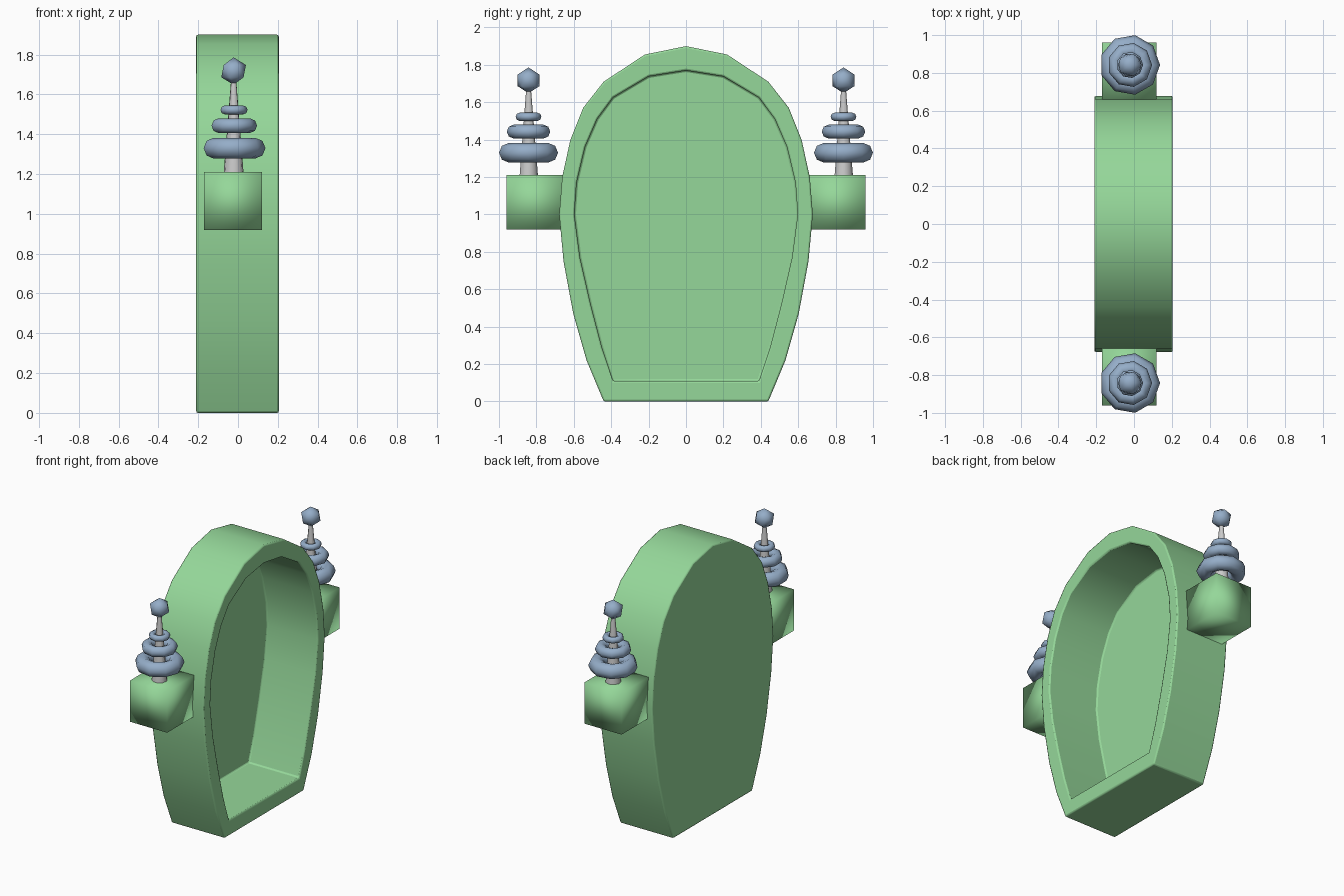
import bpy, bmesh
from math import radians

if "Cube" in bpy.data.objects:
    bpy.data.objects.remove(bpy.data.objects["Cube"])


def material(name, rgb):
    m = bpy.data.materials.new(name)
    m.diffuse_color = (*rgb, 1)
    m.use_nodes = True
    m.node_tree.nodes["Principled BSDF"].inputs["Base Color"].default_value = m.diffuse_color
    return m


green = material("green", (0.30, 0.68, 0.32))
blue = material("blue", (0.30, 0.42, 0.58))


def finish(name, mat=None, angle=None):
    o = bpy.context.object
    o.name = name
    if mat:
        o.data.materials.append(mat)
    if angle:
        bpy.ops.object.shade_smooth_by_angle(angle=radians(angle))
    else:
        bpy.ops.object.shade_smooth()
    return o


# Arched shell: half profiles (y, z), mirrored, joined as nested loops
OUTER = [(.44, 0), (.532, .22), (.603, .47), (.655, .75), (.678, 1.0), (.662, 1.2),
         (.618, 1.4), (.55, 1.57), (.44, 1.71), (.22, 1.855), (0, 1.9)]
INNER = [(.39, .11), (.45, .29), (.51, .52), (.567, .77), (.597, 1.0), (.585, 1.17),
         (.54, 1.36), (.475, 1.51), (.39, 1.625), (.2, 1.738), (0, 1.77)]
BACK, FRONT, FLOOR = -.21, .205, -.19

bm = bmesh.new()


def loop(half, x):
    pts = half + [(-y, z) for y, z in reversed(half[:-1])]
    return [bm.verts.new((x, y, z)) for y, z in pts]


loops = [loop(OUTER, BACK), loop(OUTER, FRONT), loop(INNER, FRONT), loop(INNER, FLOOR)]
bm.faces.new(loops[0])
bm.faces.new(loops[-1])
for a, b in zip(loops, loops[1:]):
    for i in range(len(a)):
        j = (i + 1) % len(a)
        bm.faces.new((a[i], a[j], b[j], b[i]))
bmesh.ops.recalc_face_normals(bm, faces=bm.faces)
mesh = bpy.data.meshes.new("arched_shell")
bm.to_mesh(mesh)
bm.free()
shell = bpy.data.objects.new("arched_shell", mesh)
bpy.context.collection.objects.link(shell)
bpy.context.view_layer.objects.active = shell
shell.select_set(True)
bevel = shell.modifiers.new("soft_edges", 'BEVEL')
bevel.width, bevel.segments = .009, 2
bevel.limit_method, bevel.angle_limit = 'ANGLE', radians(50)
finish("arched_shell", green, 40)

# Side brackets, each carrying a ringed spire
CX = -.022
RINGS = [(1.33, .16, .052), (1.443, .118, .037), (1.522, .07, .022)]
for side, s in (("left", -1), ("right", 1)):
    y = s * .842
    bpy.ops.mesh.primitive_cube_add(size=1, location=(CX - .003, s * .808, 1.065))
    box = bpy.context.object
    box.scale = (.29, .304, .29)
    finish(side + "_bracket", green)

    bpy.ops.mesh.primitive_cone_add(vertices=9, radius1=.052, radius2=.01,
                                    depth=.52, location=(CX, y, 1.45))
    finish(side + "_spire_shaft", None, 45)

    for n, (z, outer, minor) in enumerate(RINGS):
        bpy.ops.mesh.primitive_torus_add(major_segments=9, minor_segments=8,
                                         major_radius=outer - minor, minor_radius=minor,
                                         location=(CX, y, z))
        finish(f"{side}_spire_ring_{n + 1}", blue)

    bpy.ops.mesh.primitive_ico_sphere_add(subdivisions=1, radius=.069, location=(CX, y, 1.717))
    finish(side + "_spire_ball", blue)
